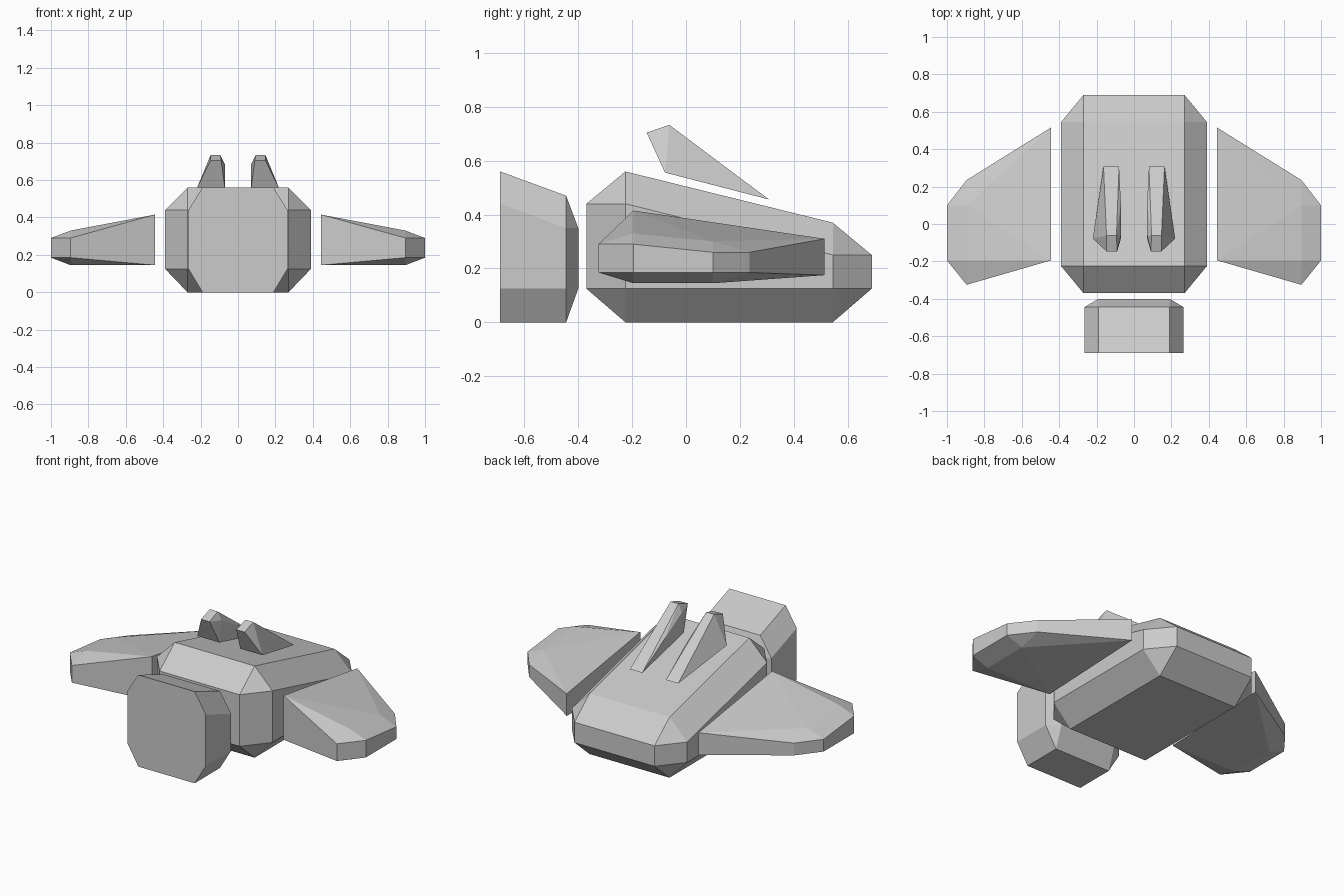
import bpy, bmesh


def hull(name, points):
    """Flat-faced solid wrapped around its corner points."""
    bm = bmesh.new()
    for p in points:
        bm.verts.new(p)
    res = bmesh.ops.convex_hull(bm, input=bm.verts[:])
    loose = {g for g in res["geom_interior"] + res["geom_unused"]
             if isinstance(g, bmesh.types.BMVert)}
    bmesh.ops.delete(bm, geom=list(loose), context='VERTS')
    bmesh.ops.dissolve_limit(bm, angle_limit=0.02, verts=bm.verts[:], edges=bm.edges[:])
    bmesh.ops.recalc_face_normals(bm, faces=bm.faces[:])
    me = bpy.data.meshes.new(name)
    bm.to_mesh(me)
    bm.free()
    ob = bpy.data.objects.new(name, me)
    bpy.context.collection.objects.link(ob)
    return ob


def both(points, sx=(1, -1)):
    return [(s * x, y, z) for x, y, z in points for s in sx]


# main shell: chamfered block with a sloping top
shell = []
for y_in, y_out, top in ((-0.225, -0.37, 0.56), (0.545, 0.69, 0.37)):
    for z_in, z_out in ((0.125, 0), (top - 0.12, top)):
        shell += [(0.39, y_in, z_in), (0.27, y_out, z_in), (0.27, y_in, z_out)]
hull("main_shell", both(shell))

# front block: octagonal front, sloping top, chamfered rear
block = []
for y, top in ((-0.69, 0.56), (-0.445, 0.47)):
    block += [(0.19, y, 0), (0.265, y, 0.125), (0.265, y, top - 0.12), (0.19, y, top)]
block += [(0.19, -0.40, 0.125), (0.19, -0.40, 0.35)]
hull("front_block", both(block))

# side wings
wing = [(0.445, -0.195, 0.145), (0.445, -0.195, 0.415),
        (0.445, 0.515, 0.175), (0.445, 0.515, 0.31),
        (0.895, -0.195, 0.145), (0.895, 0.10, 0.145),
        (0.895, -0.195, 0.33), (0.895, 0.10, 0.30),
        (0.895, -0.325, 0.185), (0.895, -0.325, 0.29),
        (0.895, 0.235, 0.185), (0.895, 0.235, 0.26),
        (1, -0.195, 0.185), (1, -0.195, 0.29),
        (1, 0.10, 0.185), (1, 0.10, 0.26)]

# slanted fins floating just above the shell
fin = [(0.07, -0.078, 0.556), (0.22, -0.078, 0.556),
       (0.08, 0.308, 0.456), (0.163, 0.308, 0.456),
       (0.09, -0.146, 0.704), (0.147, -0.146, 0.704),
       (0.094, -0.062, 0.733), (0.147, -0.062, 0.733),
       (0.09, 0.07, 0.634), (0.147, 0.07, 0.634),
       (0.07, -0.06, 0.685), (0.07, 0.105, 0.59)]

for side, s in (("right", 1), ("left", -1)):
    hull(side + "_wing", both(wing, (s,)))
    hull(side + "_fin", both(fin, (s,)))
